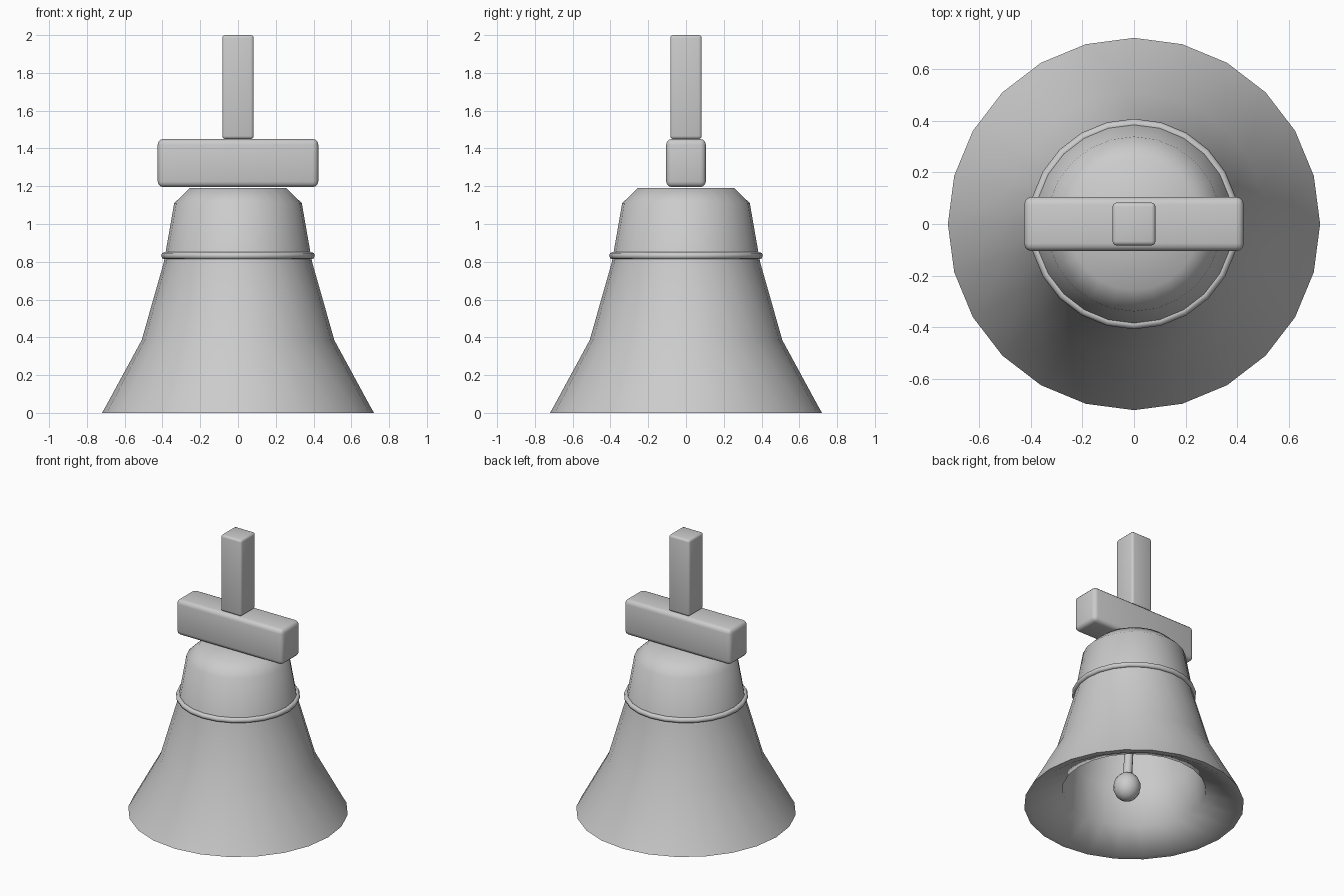
import bpy, bmesh, math
from mathutils import Vector

if "Cube" in bpy.data.objects:
    bpy.data.objects.remove(bpy.data.objects["Cube"])

grey = bpy.data.materials.new("plain_grey")
grey.diffuse_color = (0.6, 0.6, 0.6, 1)
grey.use_nodes = True
grey.node_tree.nodes["Principled BSDF"].inputs["Base Color"].default_value = grey.diffuse_color


def finish(name, bm, angle):
    bmesh.ops.recalc_face_normals(bm, faces=bm.faces)
    me = bpy.data.meshes.new(name)
    bm.to_mesh(me)
    bm.free()
    ob = bpy.data.objects.new(name, me)
    bpy.context.collection.objects.link(ob)
    me.materials.append(grey)
    bpy.ops.object.select_all(action='DESELECT')
    ob.select_set(True)
    bpy.context.view_layer.objects.active = ob
    bpy.ops.object.shade_smooth_by_angle(angle=math.radians(angle))
    return ob


def lathe(name, profile, closed=False, sides=24, angle=60):
    """Revolve (radius, height) points around z; radius 0 becomes a pole."""
    bm = bmesh.new()
    rings = []
    for r, z in profile:
        if r == 0:
            rings.append([bm.verts.new((0, 0, z))] * sides)
        else:
            rings.append([bm.verts.new((r * math.cos(2 * math.pi * i / sides),
                                        r * math.sin(2 * math.pi * i / sides), z))
                          for i in range(sides)])
    pairs = list(zip(rings, rings[1:]))
    if closed:
        pairs.append((rings[-1], rings[0]))
    for a, b in pairs:
        for i in range(sides):
            j = (i + 1) % sides
            quad = list(dict.fromkeys((a[i], a[j], b[j], b[i])))
            bm.faces.new(quad)
    return finish(name, bm, angle)


def block(name, size, z0, z1, bevel):
    bm = bmesh.new()
    bmesh.ops.create_cube(bm, size=1)
    for v in bm.verts:
        v.co = (v.co.x * size[0], v.co.y * size[1], z0 + (v.co.z + 0.5) * (z1 - z0))
    bmesh.ops.bevel(bm, geom=list(bm.edges), offset=bevel, segments=3,
                    profile=0.5, affect='EDGES')
    return finish(name, bm, 40)


# Bell: outer wall up, then thick lip and inner wall
lathe("bell_body", [(0, 1.19), (0.255, 1.19), (0.338, 1.11), (0.392, 0.80),
                    (0.51, 0.385), (0.70, 0.035), (0.72, 0.0), (0.68, 0.0),
                    (0.47, 0.11), (0.44, 0.38), (0.34, 0.80), (0.29, 1.08),
                    (0, 1.12)], angle=70)

# Raised band around the shoulder
lathe("shoulder_band", [(0.388 + 0.019 * math.cos(k * math.pi / 4),
                         0.832 + 0.019 * math.sin(k * math.pi / 4)) for k in range(8)],
      closed=True)

# Headstock beam and hanging post
block("headstock", (0.85, 0.21), 1.195, 1.45, 0.03)
block("post", (0.166, 0.166), 1.45, 2.0, 0.016)

# Clapper, tilted slightly: rod and ball
pivot, ball = Vector((0, 0, 1.1)), Vector((0.06, 0, 0.11))
axis = pivot - ball
turn = axis.to_track_quat('Z', 'Y')
rod = lathe("clapper_rod", [(0, 0), (0.03, 0), (0.03, axis.length), (0, axis.length)], sides=12)
bob = lathe("clapper_ball", [(0 if k in (0, 10) else 0.09 * math.sin(k * math.pi / 10),
                              0.1 * math.cos(k * math.pi / 10)) for k in range(11)], sides=16)
for ob in (rod, bob):
    ob.rotation_mode = 'QUATERNION'
    ob.rotation_quaternion = turn
    ob.location = ball
